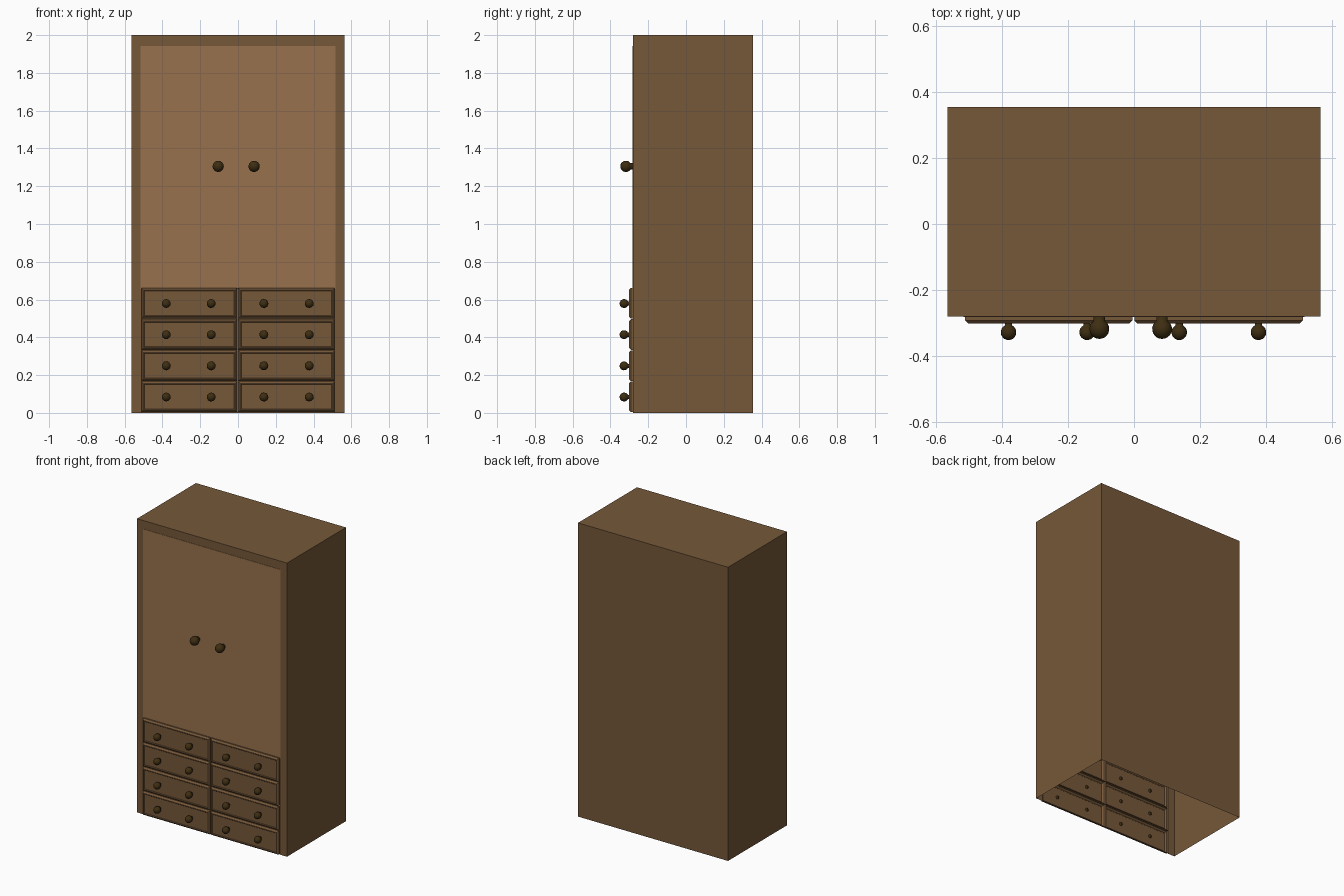
import bpy, math

if "Cube" in bpy.data.objects:
    bpy.data.objects.remove(bpy.data.objects["Cube"])

def mat(name, rgb):
    m = bpy.data.materials.new(name)
    lin = [((c / 255 + 0.055) / 1.055) ** 2.4 for c in rgb]
    m.diffuse_color = (*lin, 1)
    m.use_nodes = True
    m.node_tree.nodes["Principled BSDF"].inputs["Base Color"].default_value = m.diffuse_color
    return m

WOOD = mat("brown_wood", (118, 88, 57))
DOOR = mat("light_wood", (152, 113, 77))
KNOB = mat("dark_knob", (62, 46, 18))

def make(name, verts, faces, material, smooth=False):
    me = bpy.data.meshes.new(name)
    me.from_pydata(verts, [], faces)
    me.materials.append(material)
    for p in me.polygons:
        p.use_smooth = smooth
    me.update()
    ob = bpy.data.objects.new(name, me)
    bpy.context.collection.objects.link(ob)
    return ob

F, B, W, H = -0.28, 0.355, 0.565, 2.0   # front, back, half width, height
w, T = 0.512, 1.94                      # front opening

# Cabinet shell: open underneath, front is a frame around the opening
front = [(-W, 0), (-w, 0), (-w, T), (w, T), (w, 0), (W, 0), (W, H), (-W, H)]
verts = [(x, F, z) for x, z in front]
verts += [(-W, B, 0), (W, B, 0), (W, B, H), (-W, B, H)]
make("cabinet_body", verts, [
    (0, 1, 2, 3, 4, 5, 6, 7),   # front frame
    (5, 9, 10, 6),              # right side
    (8, 0, 7, 11),              # left side
    (9, 8, 11, 10),             # back
    (7, 6, 10, 11)], WOOD)      # top

def panel(name, x0, x1, z0, z1, rings, material):
    """Open-backed raised panel from (inset, y) rings, back to front."""
    verts, faces = [], []
    for d, y in rings:
        verts += [(x0 + d, y, z0 + d), (x1 - d, y, z0 + d),
                  (x1 - d, y, z1 - d), (x0 + d, y, z1 - d)]
    for r in range(len(rings) - 1):
        for i in range(4):
            j = (i + 1) % 4
            faces.append((r * 4 + i, r * 4 + j, r * 4 + 4 + j, r * 4 + 4 + i))
    n = len(verts)
    faces.append((n - 4, n - 3, n - 2, n - 1))
    return make(name, verts, faces, material)

def knob(name, x, z, y_face, y_ball, r, stem, inside):
    """Lathed ball on a short stem, along -y."""
    prof = [(stem, y_face + inside)]
    a0 = math.asin(stem / r)
    for k in range(9):
        a = a0 + (math.pi - a0) * k / 9
        prof.append((r * math.sin(a), y_ball + r * math.cos(a)))
    n, verts, faces = 16, [], []
    for pr, py in prof:
        for i in range(n):
            t = 2 * math.pi * i / n
            verts.append((x + pr * math.cos(t), py, z + pr * math.sin(t)))
    for k in range(len(prof) - 1):
        for i in range(n):
            j = (i + 1) % n
            faces.append((k * n + i, k * n + j, k * n + n + j, k * n + n + i))
    tip = len(verts)
    verts.append((x, y_ball - r, z))
    last = tip - n
    faces += [(last + i, last + (i + 1) % n, tip) for i in range(n)]
    faces.append(tuple(reversed(range(n))))
    return make(name, verts, faces, KNOB, True)

# Upper door panel, almost flush with the frame
panel("door_panel", -0.517, 0.517, 0.655, 1.943,
      [(0, F), (0, F - 0.002)], DOOR)
for side, x in (("left", -0.105), ("right", 0.085)):
    knob(f"door_knob_{side}", x, 1.305, F, -0.318, 0.03, 0.017, 0.004)

# Drawers: four rows, two columns, bevelled rim and slightly sunk centre
rings = [(0, F), (0, F - 0.012), (0.010, F - 0.022),
         (0.014, F - 0.022), (0.017, F - 0.019)]
for row in range(4):
    z0 = 0.004 + row * 0.165
    for side, x0, x1, kx in (("left", -0.512, -0.005, (-0.38, -0.142)),
                             ("right", 0.001, 0.512, (0.137, 0.377))):
        panel(f"drawer_{side}_{row + 1}", x0, x1, z0, z0 + 0.162, rings, WOOD)
        for i, x in enumerate(kx):
            knob(f"drawer_knob_{side}_{row + 1}_{i + 1}", x, z0 + 0.08,
                 F - 0.019, -0.328, 0.0235, 0.011, 0.005)
